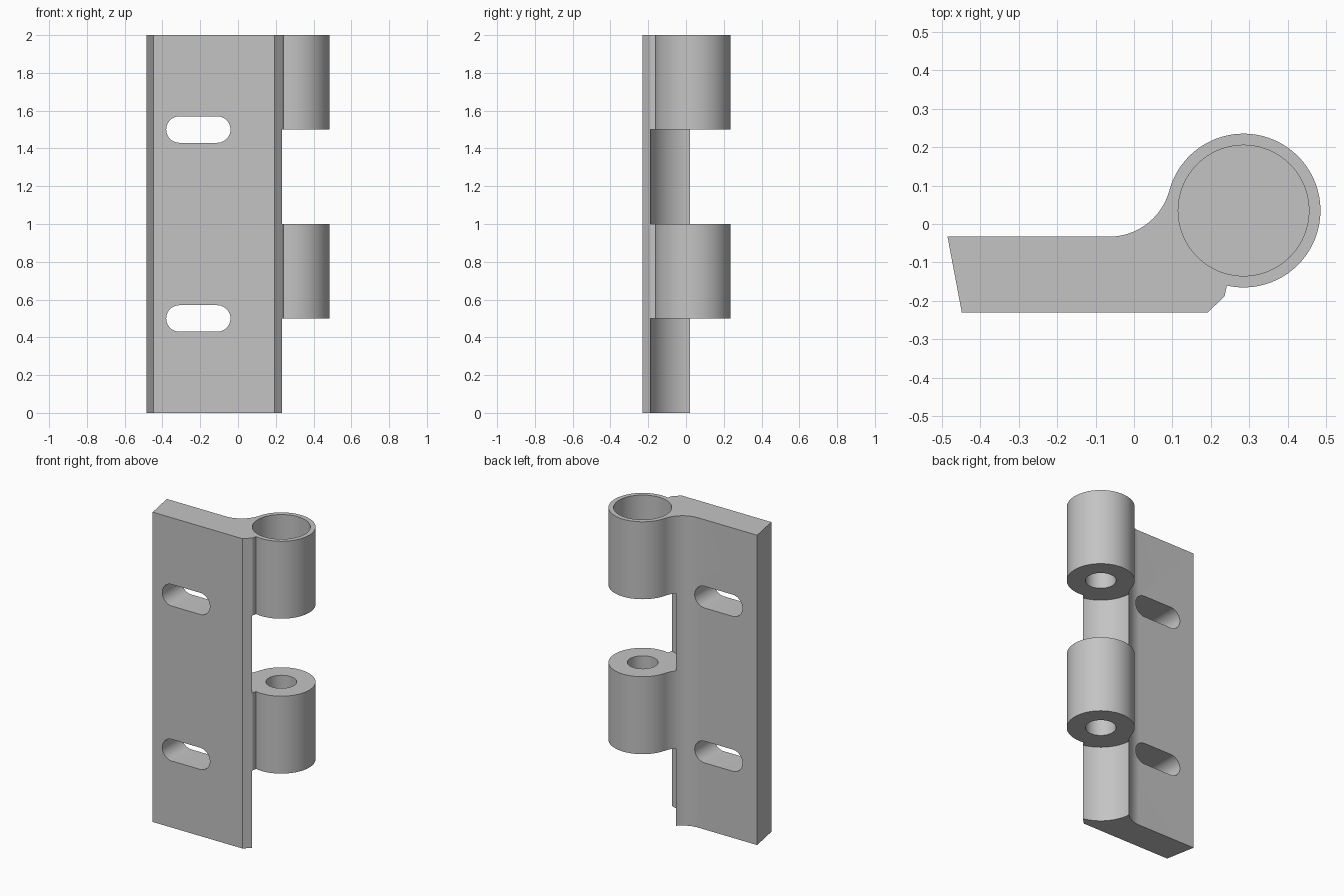
import bpy
import bmesh
from math import atan2, cos, pi, sin, tau, radians
from mathutils import Matrix

cube = bpy.data.objects.get("Cube")
if cube:
    bpy.data.objects.remove(cube, do_unlink=True)

steel = bpy.data.materials.new("plain grey steel")
steel.use_nodes = True
grey = (0.55, 0.55, 0.55, 1)
steel.diffuse_color = grey
steel.node_tree.nodes["Principled BSDF"].inputs["Base Color"].default_value = grey

PIN_X, PIN_Y, BARREL_R = 0.285, 0.035, 0.2
BACK_Y = -0.033


def arc(cx, cy, r, start, end, steps):
    return [(cx + r * cos(start + (end - start) * i / steps),
             cy + r * sin(start + (end - start) * i / steps)) for i in range(steps + 1)]


def prism(name, outline, low, high, upright=True):
    """Extrude an outline along z, or along y when not upright."""
    bm = bmesh.new()
    face = bm.faces.new([bm.verts.new((u, v, low)) for u, v in outline])
    extruded = bmesh.ops.extrude_face_region(bm, geom=[face])
    top = [g for g in extruded["geom"] if isinstance(g, bmesh.types.BMVert)]
    bmesh.ops.translate(bm, verts=top, vec=(0, 0, high - low))
    if not upright:
        bm.transform(Matrix.Rotation(pi / 2, 4, "X"))
    bmesh.ops.recalc_face_normals(bm, faces=bm.faces)
    mesh = bpy.data.meshes.new(name)
    bm.to_mesh(mesh)
    bm.free()
    mesh.materials.append(steel)
    obj = bpy.data.objects.new(name, mesh)
    bpy.context.collection.objects.link(obj)
    return obj


def bore(name, r, low, high):
    return prism(name, arc(PIN_X, PIN_Y, r, 0, tau, 96)[:-1], low, high)


# Leaf and barrel section, blended by a hollow fillet at the back
fillet_x, fillet_r = -0.065, 0.1625
fillet_y = BACK_Y + fillet_r
lean = atan2(PIN_Y - fillet_y, PIN_X - fillet_x)
root = atan2(-0.195, -0.0434)
section = [(-0.485, BACK_Y), (-0.448, -0.23), (0.192, -0.23), (0.2355, -0.188)]
section += arc(PIN_X, PIN_Y, BARREL_R, root, lean + pi, 80)
section += arc(fillet_x, fillet_y, fillet_r, lean, -pi / 2, 20)[1:]
leaf = prism("hinge_leaf", section, 0, 2)

# Clearance for the mating knuckles, and the pin holes
cutters = [
    bore("lower_clearance", 0.23, -0.1, 0.5),
    bore("upper_clearance", 0.23, 1.0, 1.5),
    bore("lower_pin_hole", 0.09, 0.45, 1.05),
    bore("upper_pin_hole", 0.09, 1.45, 1.68),
    bore("top_socket", 0.17, 1.75, 2.1),
]

# Rounded mounting slots
for label, z in (("lower", 0.5), ("upper", 1.5)):
    slot = arc(-0.11, z, 0.07, -pi / 2, pi / 2, 20)
    slot += arc(-0.31, z, 0.07, pi / 2, 3 * pi / 2, 20)
    cutters.append(prism(label + "_slot", slot, -0.2, 0.4, upright=False))

for cutter in cutters:
    cutter.hide_render = True
    cutter.hide_viewport = True
    cut = leaf.modifiers.new(cutter.name, "BOOLEAN")
    cut.operation = "DIFFERENCE"
    cut.solver = "EXACT"
    cut.object = cutter

# Apply the cuts and remove the cutters
bpy.context.view_layer.update()
graph = bpy.context.evaluated_depsgraph_get()
finished = bpy.data.meshes.new_from_object(leaf.evaluated_get(graph))
leaf.modifiers.clear()
leaf.data = finished
for cutter in cutters:
    bpy.data.objects.remove(cutter, do_unlink=True)

for obj in bpy.context.selected_objects:
    obj.select_set(False)
leaf.select_set(True)
bpy.context.view_layer.objects.active = leaf
bpy.ops.object.shade_smooth_by_angle(angle=radians(25))
